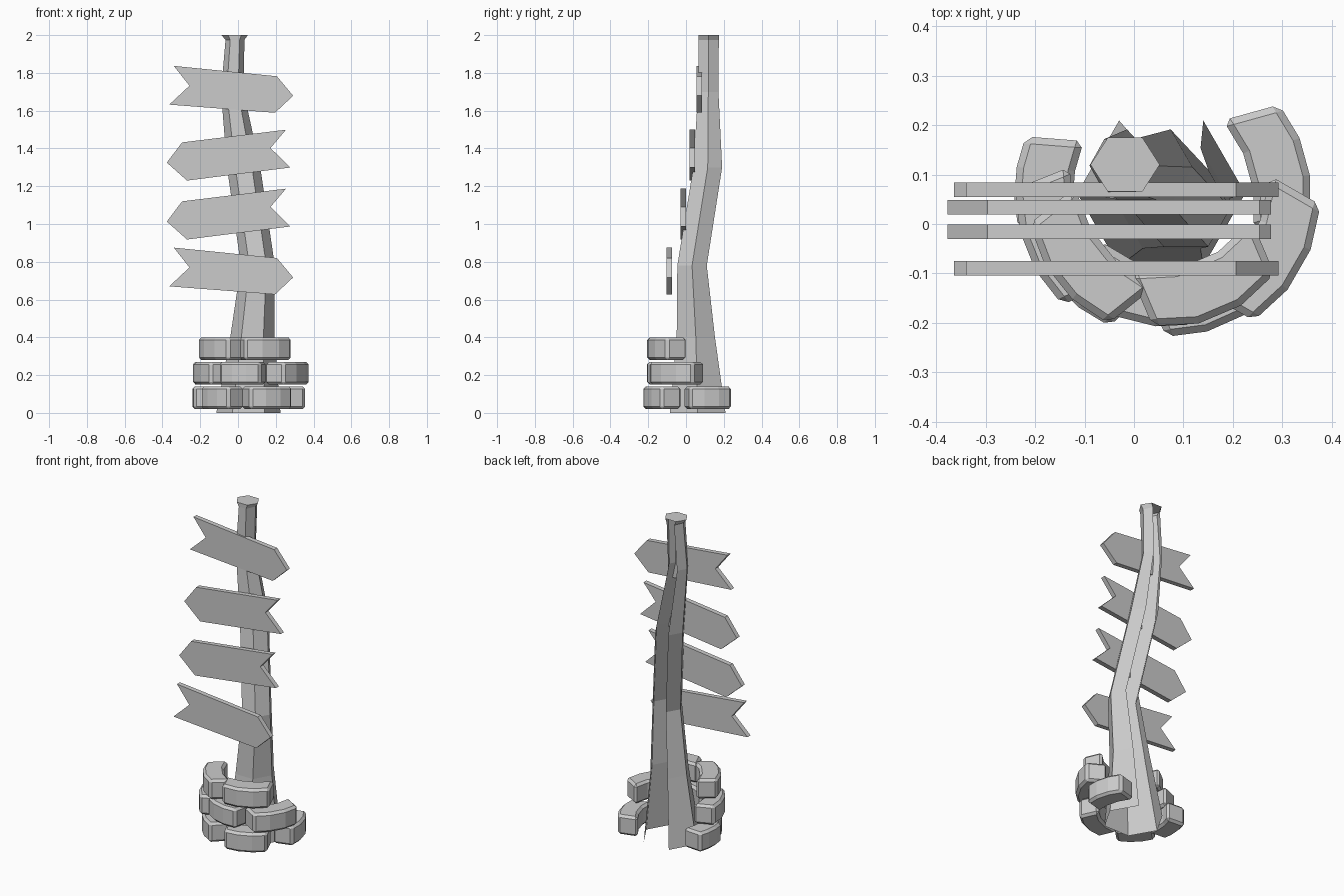
import bpy, bmesh
from math import cos, sin, radians

if "Cube" in bpy.data.objects:
    bpy.data.objects.remove(bpy.data.objects["Cube"])


def make_object(name, verts, faces, bevel=0.0):
    mesh = bpy.data.meshes.new(name)
    mesh.from_pydata(verts, [], faces)
    bm = bmesh.new()
    bm.from_mesh(mesh)
    bmesh.ops.recalc_face_normals(bm, faces=bm.faces)
    bm.to_mesh(mesh)
    bm.free()
    ob = bpy.data.objects.new(name, mesh)
    bpy.context.collection.objects.link(ob)
    if bevel:
        mod = ob.modifiers.new("edge_bevel", "BEVEL")
        mod.width = bevel
        mod.segments = 1
        mod.limit_method = "ANGLE"
        mod.angle_limit = radians(40)
    return ob


def prism(name, bottom, top, bevel=0.0):
    n = len(bottom)
    faces = [tuple(range(n)), tuple(range(n, 2 * n))]
    faces += [(i, (i + 1) % n, n + (i + 1) % n, n + i) for i in range(n)]
    return make_object(name, bottom + top, faces, bevel)


# Crooked six-sided post, open along its back: z, centre x, centre y, radius x, radius y
rings = [
    (0.00, 0.055, 0.062, 0.170, 0.170),
    (0.40, 0.076, 0.052, 0.117, 0.117),
    (0.78, 0.105, 0.032, 0.090, 0.090),
    (1.30, 0.030, 0.115, 0.088, 0.088),
    (1.70, -0.030, 0.118, 0.060, 0.062),
    (1.975, -0.016, 0.120, 0.050, 0.062),
    (2.00, -0.018, 0.120, 0.070, 0.063),
]
verts, faces = [], []
for z, cx, cy, rx, ry in rings:
    for k in range(6):
        a = radians(120 + 60 * k)
        verts.append((cx + rx * cos(a), cy + ry * sin(a), z))
for r in range(len(rings) - 1):
    for k in range(5):
        i = r * 6 + k
        faces.append((i, i + 1, i + 7, i + 6))
faces.append(tuple(range(len(verts) - 6, len(verts))))
make_object("post", verts, faces)

# Arrow boards with a notched tail, pointing right and left
right_arrow = [(-0.34, 0.105), (0.206, 0.05), (0.292, -0.053),
               (0.196, -0.143), (-0.364, -0.10), (-0.257, 0.0)]
left_arrow = [(0.254, 0.097), (0.172, 0.0), (0.277, -0.103),
              (-0.27, -0.172), (-0.377, -0.077), (-0.296, 0.03)]
boards = [(right_arrow, 0.77, -0.104), (left_arrow, 1.09, -0.030),
          (left_arrow, 1.402, 0.019), (right_arrow, 1.732, 0.055)]
for i, (outline, z0, y0) in enumerate(boards):
    front = [(x, y0, z0 + z) for x, z in outline]
    back = [(x, y0 + 0.029, z) for x, _, z in front]
    prism(f"arrow_board_{i + 1}", front, back)

# Bent stones with parallel ends stacked round the foot: base z, start angle, end angle, radius
stones = [
    (0.02, -8, 39, 0.288), (0.02, -91, -41, 0.288),
    (0.02, 203, 246, 0.292), (0.02, 158, 193, 0.312),
    (0.15, -56, -4, 0.308), (0.15, 231, 281, 0.268), (0.15, 178, 226, 0.310),
    (0.28, -97, -37, 0.268), (0.28, 192, 245, 0.288),
]
for i, (z, a0, a1, r) in enumerate(stones):
    angles = [radians(a0 + (a1 - a0) * t / 3) for t in range(4)]
    outer = [(0.07 + r * cos(a), 0.06 + r * sin(a)) for a in angles]
    mid = radians((a0 + a1) / 2)
    dx, dy = 0.118 * cos(mid), 0.118 * sin(mid)
    outline = outer + [(x - dx, y - dy) for x, y in reversed(outer)]
    prism(f"foot_stone_{i + 1}", [(x, y, z) for x, y in outline],
          [(x, y, z + 0.12) for x, y in outline], 0.014)
